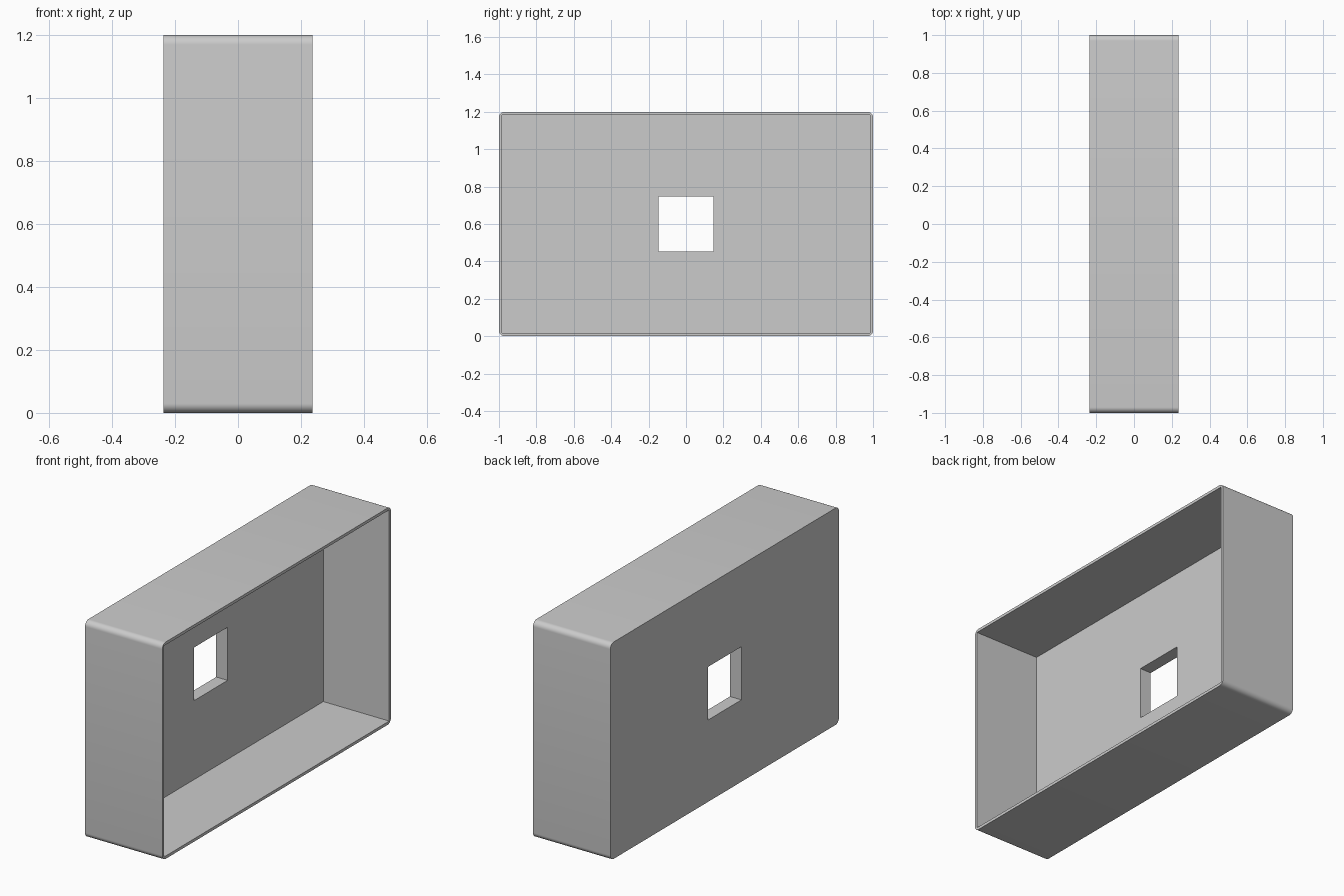
import bpy, bmesh, math

cube = bpy.data.objects.get("Cube")
if cube:
    bpy.data.objects.remove(cube, do_unlink=True)

DEPTH, WIDTH, HEIGHT = 0.473, 2.0, 1.2
WALL, BACK = 0.016, 0.07
HOLE = 0.294
RADIUS = 0.03

grey = bpy.data.materials.new("light_grey")
grey.use_nodes = True
colour = (0.6, 0.6, 0.6, 1)
grey.diffuse_color = colour
grey.node_tree.nodes["Principled BSDF"].inputs["Base Color"].default_value = colour


def box(name, size, x=0.0, radius=0.0):
    """Box centred on the tray's axis, optionally rounding the edges along x."""
    bm = bmesh.new()
    bmesh.ops.create_cube(bm, size=1)
    bmesh.ops.scale(bm, vec=size, verts=bm.verts)
    bmesh.ops.translate(bm, vec=(x, 0, HEIGHT / 2), verts=bm.verts)
    if radius:
        long_edges = [e for e in bm.edges
                      if abs(e.verts[0].co.x - e.verts[1].co.x) > size[0] / 2]
        bmesh.ops.bevel(bm, geom=long_edges, offset=radius, segments=8,
                        profile=0.5, affect='EDGES')
    mesh = bpy.data.meshes.new(name)
    bm.to_mesh(mesh)
    bm.free()
    mesh.materials.append(grey)
    obj = bpy.data.objects.new(name, mesh)
    bpy.context.collection.objects.link(obj)
    return obj


# Rounded shell, open toward +x
tray = box("open_tray", (DEPTH, WIDTH, HEIGHT), radius=RADIUS)

# Cavity and square window through the back panel
cutters = [
    box("cavity_cutter", (DEPTH, WIDTH - 2 * WALL, HEIGHT - 2 * WALL), x=BACK),
    box("window_cutter", (DEPTH * 2, HOLE, HOLE)),
]
bpy.context.view_layer.objects.active = tray
for cutter in cutters:
    cutter.hide_render = True
    cut = tray.modifiers.new(cutter.name, 'BOOLEAN')
    cut.operation = 'DIFFERENCE'
    cut.solver = 'EXACT'
    cut.object = cutter
    bpy.ops.object.modifier_apply(modifier=cut.name)
    bpy.data.objects.remove(cutter, do_unlink=True)

# Smooth rounded corners, crisp edges elsewhere
bpy.ops.object.select_all(action='DESELECT')
tray.select_set(True)
bpy.ops.object.shade_smooth_by_angle(angle=math.radians(30))
